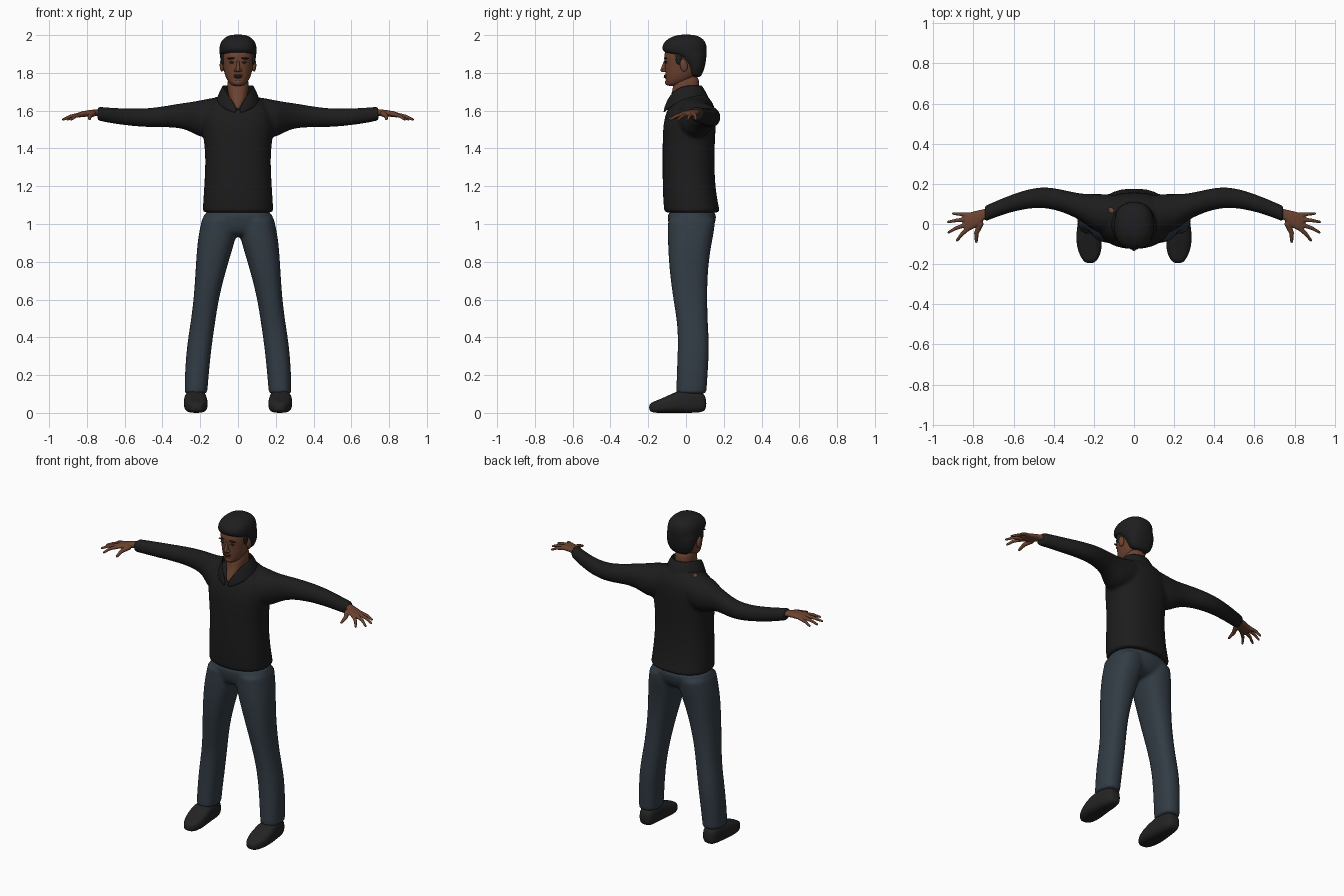
import bpy, bmesh, math
from mathutils import Vector, Matrix

cube = bpy.data.objects.get("Cube")
if cube:
    bpy.data.objects.remove(cube)


def material(name, r, g, b):
    m = bpy.data.materials.new(name)
    m.use_nodes = True
    m.diffuse_color = (r, g, b, 1)
    bsdf = m.node_tree.nodes["Principled BSDF"]
    bsdf.inputs["Base Color"].default_value = (r, g, b, 1)
    bsdf.inputs["Roughness"].default_value = 0.8
    return m


SHIRT = material("black cloth", .012, .012, .012)
DENIM = material("blue denim", .032, .045, .058)
SKIN = material("brown skin", .15, .056, .03)
LIP = material("lip brown", .09, .028, .018)
HAIR = material("black hair", .013, .013, .014)
SHOE = material("dark leather", .018, .017, .017)
EYE = material("dark eye", .03, .018, .014)

# Which world axes the section's width and depth run along, per loft axis
PLANES = {"x": (0, 1, 2), "y": (1, 0, 2), "z": (2, 0, 1)}


def loft(bm, axis, rings, side=1, sides=24, power=.85, sharp=False):
    """Closed body through rings of (position, u0, u1, v0, v1)."""
    rings = [Vector(r) for r in rings]
    if sharp:
        rings.insert(1, rings[0].lerp(rings[1], .08))
        rings.insert(-1, rings[-1].lerp(rings[-2], .08))
    loops = []
    for t, u0, u1, v0, v1 in rings:
        loop = []
        for k in range(sides):
            a = math.tau * k / sides
            c, s = math.cos(a), math.sin(a)
            p = Vector()
            it, iu, iv = PLANES[axis]
            p[it] = t
            p[iu] = (u0 + u1) / 2 + (u1 - u0) / 2 * math.copysign(abs(c) ** power, c)
            p[iv] = (v0 + v1) / 2 + (v1 - v0) / 2 * math.copysign(abs(s) ** power, s)
            p.x *= side
            loop.append(bm.verts.new(p))
        loops.append(loop)
    for lower, upper in zip(loops, loops[1:]):
        for k in range(sides):
            j = (k + 1) % sides
            bm.faces.new((lower[k], lower[j], upper[j], upper[k]))
    bm.faces.new(loops[0][::-1])
    bm.faces.new(loops[-1])


def centred(rows):
    """Turn (z, half width, front, back) rows into full rings."""
    return [(z, -w, w, f, b) for z, w, f, b in rows]


def finish(name, bm, mat, subsurf=2, voxel=0):
    bmesh.ops.recalc_face_normals(bm, faces=bm.faces)
    mesh = bpy.data.meshes.new(name)
    bm.to_mesh(mesh)
    bm.free()
    mesh.materials.append(mat)
    mesh.shade_smooth()
    ob = bpy.data.objects.new(name, mesh)
    bpy.context.collection.objects.link(ob)
    if subsurf:
        ob.modifiers.new("round", "SUBSURF").levels = subsurf
        ob.modifiers["round"].render_levels = subsurf
    if voxel:  # fuse overlapping bodies into one skin
        fuse = ob.modifiers.new("fuse", "REMESH")
        fuse.mode, fuse.voxel_size, fuse.use_smooth_shade = "VOXEL", voxel, True
        blend = ob.modifiers.new("blend", "SMOOTH")
        blend.factor, blend.iterations = .5, 4
    return ob


def ball(name, loc, size, mat, tilt=(0, 0, 0)):
    bm = bmesh.new()
    bmesh.ops.create_uvsphere(bm, u_segments=16, v_segments=10, radius=1)
    ob = finish(name, bm, mat, 0)
    ob.location, ob.scale, ob.rotation_euler = loc, size, tilt
    return ob


def finger(bm, points, r0, r1):
    """Tapered capsule chain through the joints."""
    n = len(points) - 1
    radii = [r0 + (r1 - r0) * i / n for i in range(n + 1)]
    pts = [Vector(p) for p in points]
    for p, r in zip(pts, radii):
        bmesh.ops.create_icosphere(bm, subdivisions=2, radius=r, matrix=Matrix.Translation(p))
    for p, q, a, b in zip(pts, pts[1:], radii, radii[1:]):
        d = q - p
        m = Matrix.Translation((p + q) / 2) @ d.to_track_quat("Z", "Y").to_matrix().to_4x4()
        bmesh.ops.create_cone(bm, cap_ends=True, segments=12, radius1=a, radius2=b,
                              depth=d.length, matrix=m)


# Shirt: torso and both sleeves fused
bm = bmesh.new()
loft(bm, "z", centred([
    (1.06, .188, -.115, .182), (1.1, .187, -.12, .172), (1.2, .18, -.125, .155),
    (1.35, .172, -.125, .15), (1.45, .183, -.125, .155), (1.55, .195, -.12, .16),
    (1.62, .17, -.095, .155), (1.66, .125, -.06, .13), (1.69, .08, -.03, .1)]), sharp=True)
for side in (1, -1):
    loft(bm, "x", [
        (.06, -.02, .14, 1.5, 1.675), (.13, -.05, .15, 1.46, 1.67),
        (.2, -.04, .15, 1.455, 1.655), (.26, .015, .15, 1.495, 1.645),
        (.33, .05, .165, 1.513, 1.635), (.44, .085, .19, 1.51, 1.615),
        (.55, .075, .17, 1.517, 1.61), (.66, .045, .127, 1.53, 1.615),
        (.745, .01, .09, 1.548, 1.622)], side, power=.95, sharp=True)
shirt = finish("shirt", bm, SHIRT, 2, .01)

# Open collar: strip from the nape round to the bottom of the neckline
TOP = [(0, .085, 1.735), (.06, .065, 1.738), (.083, .005, 1.738),
       (.072, -.055, 1.72), (.04, -.095, 1.67), (.004, -.115, 1.61)]
BASE = [(0, .13, 1.665), (.08, .1, 1.66), (.122, .02, 1.655),
        (.11, -.05, 1.635), (.07, -.1, 1.605), (.006, -.122, 1.58)]
bm = bmesh.new()
rows = []
for pts in (TOP, BASE):
    full = [(-x, y, z) for x, y, z in pts[:0:-1]] + pts
    rows.append([bm.verts.new(p) for p in full])
for k in range(len(rows[0]) - 1):
    bm.faces.new((rows[0][k], rows[0][k + 1], rows[1][k + 1], rows[1][k]))
collar = finish("collar", bm, SHIRT, 0)
collar.modifiers.new("thickness", "SOLIDIFY").thickness = .01
collar.modifiers["thickness"].offset = 0
collar.modifiers.new("round", "SUBSURF").levels = 2

# Jeans: hips and both legs fused
bm = bmesh.new()
loft(bm, "z", centred([(.93, .1, -.06, .1), (.97, .18, -.09, .145),
                       (1.03, .188, -.098, .162), (1.08, .18, -.1, .162)]))
for side in (1, -1):
    loft(bm, "z", [
        (.1, .163, .283, -.052, .108), (.2, .155, .282, -.05, .115),
        (.35, .14, .272, -.043, .124), (.47, .122, .252, -.045, .116),
        (.6, .103, .235, -.068, .112), (.75, .065, .225, -.088, .115),
        (.88, .025, .218, -.096, .132), (.96, .003, .206, -.097, .15),
        (1.03, .01, .19, -.095, .155)], side, sharp=True)
finish("jeans", bm, DENIM, 2, .01)

# Shoes and hands, one of each per side
for side, word in ((1, "left"), (-1, "right")):
    bm = bmesh.new()
    loft(bm, "y", [
        (.108, .195, .25, .02, .08), (.085, .175, .268, 0, .115), (0, .168, .282, 0, .13),
        (-.07, .16, .29, 0, .105), (-.13, .16, .282, 0, .075),
        (-.175, .178, .26, 0, .06), (-.196, .2, .24, .012, .045)], side, power=.7)
    finish(word + "_shoe", bm, SHOE)

    bm = bmesh.new()
    loft(bm, "x", [
        (.7, .033, .078, 1.57, 1.605), (.745, .022, .075, 1.572, 1.608),
        (.78, -.012, .068, 1.571, 1.604), (.82, -.034, .058, 1.566, 1.598),
        (.845, -.034, .05, 1.564, 1.59)], sides=16)
    for knuckle, joint, tip in (((.83, .045), (.87, .05), (.902, .052)),
                                ((.838, .022), (.885, .018), (.926, .01)),
                                ((.838, -.004), (.885, -.02), (.924, -.042)),
                                ((.83, -.025), (.86, -.053), (.882, -.082))):
        finger(bm, [(*knuckle, 1.579), (*joint, 1.571), (*tip, 1.553)], .012, .007)
    finger(bm, [(.765, 0, 1.585), (.785, -.045, 1.572), (.786, -.088, 1.556)], .016, .008)
    if side < 0:
        bmesh.ops.scale(bm, vec=(-1, 1, 1), verts=bm.verts)
    finish(word + "_hand", bm, SKIN, 0, .004)

    # Ears and the paired face details
    ball(word + "_ear", (side * .085, -.012, 1.84), (.012, .02, .034), SKIN, (.15, 0, 0))
    ball(word + "_eye", (side * .033, -.106, 1.856), (.014, .007, .006), EYE)
    ball(word + "_eyebrow", (side * .036, -.109, 1.877), (.023, .008, .005), HAIR,
         (0, side * .08, 0))
    ball(word + "_nostril", (side * .012, -.116, 1.812), (.01, .012, .008), SKIN)

# Neck with the skin shown in the open neckline
bm = bmesh.new()
loft(bm, "z", centred([(1.6, .008, -.11, 0), (1.63, .03, -.102, .03), (1.66, .045, -.088, .05),
                       (1.7, .058, -.072, .07), (1.8, .058, -.06, .075)]))
finish("neck", bm, SKIN)

# Head
bm = bmesh.new()
loft(bm, "z", centred([
    (1.73, .026, -.098, -.05), (1.745, .046, -.107, 0), (1.77, .063, -.108, .04),
    (1.8, .073, -.111, .07), (1.84, .081, -.112, .09), (1.88, .085, -.118, .095),
    (1.92, .085, -.112, .095), (1.97, .06, -.07, .07)]), power=.92)
finish("head", bm, SKIN)

# Nose as a tapering wedge, and lips
bm = bmesh.new()
loft(bm, "z", centred([(1.803, .009, -.126, -.1), (1.812, .014, -.14, -.1),
                       (1.835, .009, -.128, -.1), (1.872, .007, -.115, -.1)]), sides=12)
finish("nose", bm, SKIN)
for name, z, width in (("upper_lip", 1.786, .025), ("lower_lip", 1.777, .021)):
    ball(name, (0, -.107, z), (width, .011, .006), LIP)
ball("chin", (0, -.092, 1.75), (.026, .019, .018), SKIN)

# Hair cap, long at the nape and stepped forward over the brow
bm = bmesh.new()
loft(bm, "z", centred([
    (1.775, .05, .03, .075), (1.8, .075, .012, .09), (1.84, .088, .002, .102),
    (1.87, .094, -.035, .107), (1.893, .097, -.06, .109), (1.905, .098, -.118, .11),
    (1.935, .1, -.131, .112), (1.97, .09, -.112, .102), (1.995, .06, -.07, .07),
    (2.003, .025, -.03, .03)]))
finish("hair", bm, HAIR)
for side, word in ((1, "left"), (-1, "right")):
    ball(word + "_sideburn", (side * .081, -.038, 1.878), (.01, .018, .034), HAIR)

# Small bare patch behind the right shoulder, laid on the shirt
dg = bpy.context.evaluated_depsgraph_get()
hit, spot, normal, _ = shirt.evaluated_get(dg).ray_cast(Vector((-.113, .068, 3)), Vector((0, 0, -1)))
if hit:
    patch = ball("shoulder_patch", spot, (.012, .015, .004), SKIN)
    patch.rotation_euler = normal.to_track_quat("Z", "Y").to_euler()
